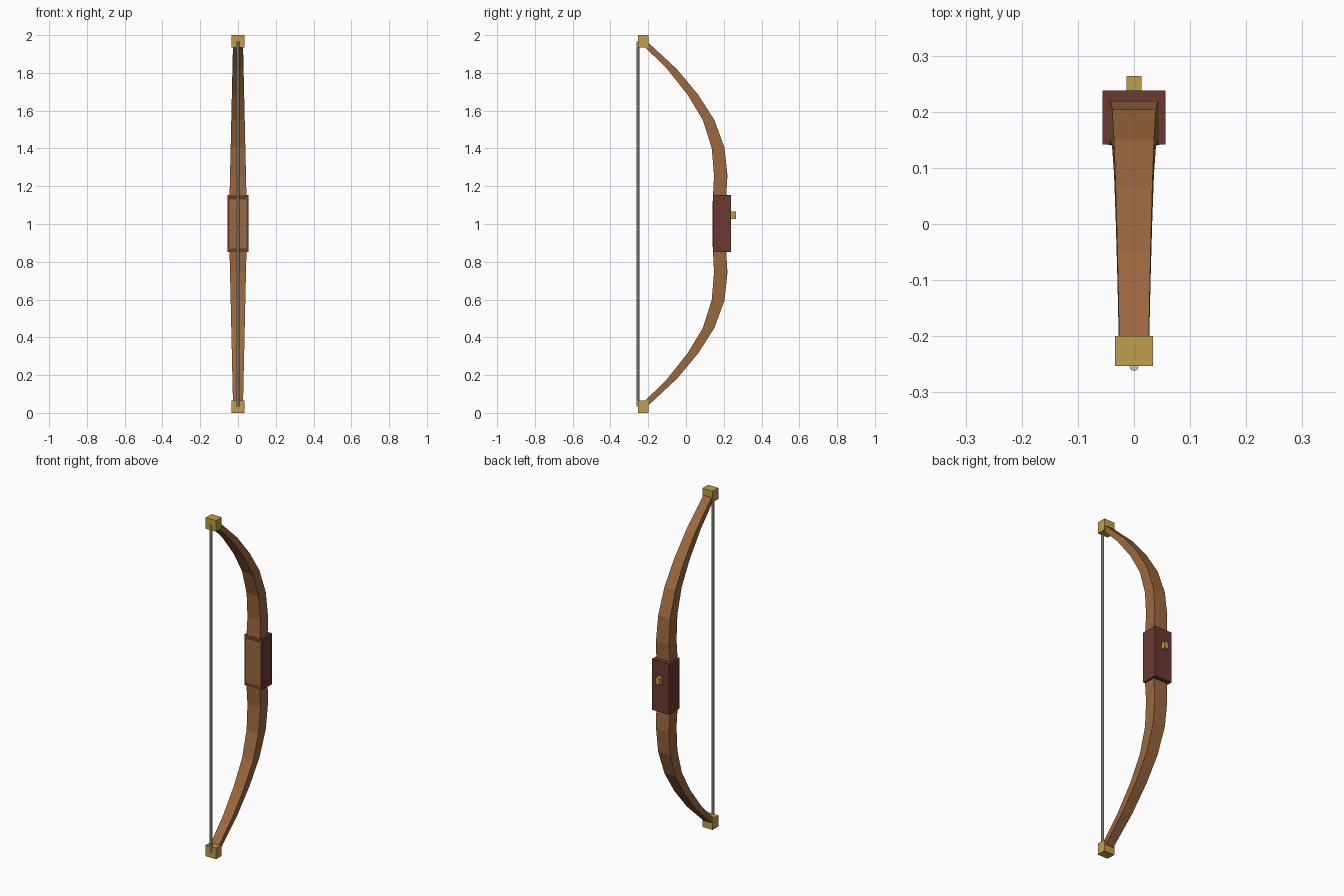
import bpy
import bmesh

cube = bpy.data.objects.get("Cube")
if cube:
    bpy.data.objects.remove(cube, do_unlink=True)


def material(name, rgb):
    mat = bpy.data.materials.new(name)
    mat.use_nodes = True
    mat.diffuse_color = (*rgb, 1)
    mat.node_tree.nodes["Principled BSDF"].inputs["Base Color"].default_value = (*rgb, 1)
    return mat


wood = material("warm wood", (0.33, 0.138, 0.048))
leather = material("dark red leather", (0.15, 0.042, 0.028))
brass = material("brass", (0.53, 0.34, 0.07))
cord = material("pale cord", (0.62, 0.56, 0.40))


def finish(name, bm, mat):
    bmesh.ops.recalc_face_normals(bm, faces=bm.faces)
    mesh = bpy.data.meshes.new(name)
    bm.to_mesh(mesh)
    bm.free()
    mesh.materials.append(mat)
    obj = bpy.data.objects.new(name, mesh)
    bpy.context.collection.objects.link(obj)
    return obj


def box(name, size, centre, mat):
    bm = bmesh.new()
    bmesh.ops.create_cube(bm, size=1)
    bmesh.ops.scale(bm, vec=size, verts=bm.verts)
    bmesh.ops.translate(bm, vec=centre, verts=bm.verts)
    return finish(name, bm, mat)


# Upper limb stations: height above the middle, depth centre, thickness
half = [(0.11, 0.176, 0.07), (0.258, 0.184, 0.071), (0.403, 0.17, 0.068),
        (0.55, 0.12, 0.061), (0.685, 0.036, 0.056), (0.82, -0.074, 0.051),
        (0.965, -0.225, 0.041)]
stations = [(-h, y, t) for h, y, t in reversed(half)] + half

# Bow stave: rectangular sections lofted from tip to tip, tapering outward
bm = bmesh.new()
rings = []
for h, y, t in stations:
    w = 0.048 - 0.0225 * abs(h)
    rings.append([bm.verts.new((sx * w, y + sy * t / 2, 1 + h))
                  for sx, sy in ((-1, -1), (1, -1), (1, 1), (-1, 1))])
for low, high in zip(rings, rings[1:]):
    for i in range(4):
        j = (i + 1) % 4
        bm.faces.new((low[i], low[j], high[j], high[i]))
bm.faces.new(rings[0])
bm.faces.new(rings[-1])
finish("bow_stave", bm, wood)

# Grip and arrow rest
box("grip", (0.113, 0.096, 0.3), (0, 0.19, 1.003), leather)
box("arrow_rest", (0.026, 0.04, 0.038), (0, 0.244, 1.046), brass)

# Tip caps
for name, z in (("upper_tip", 1.967), ("lower_tip", 0.033)):
    box(name, (0.067, 0.054, 0.066), (0, -0.2265, z), brass)

# Bowstring
bm = bmesh.new()
bmesh.ops.create_cone(bm, cap_ends=True, segments=8, radius1=0.008,
                      radius2=0.008, depth=1.93)
bmesh.ops.translate(bm, vec=(0, -0.254, 1), verts=bm.verts)
finish("bowstring", bm, cord)
